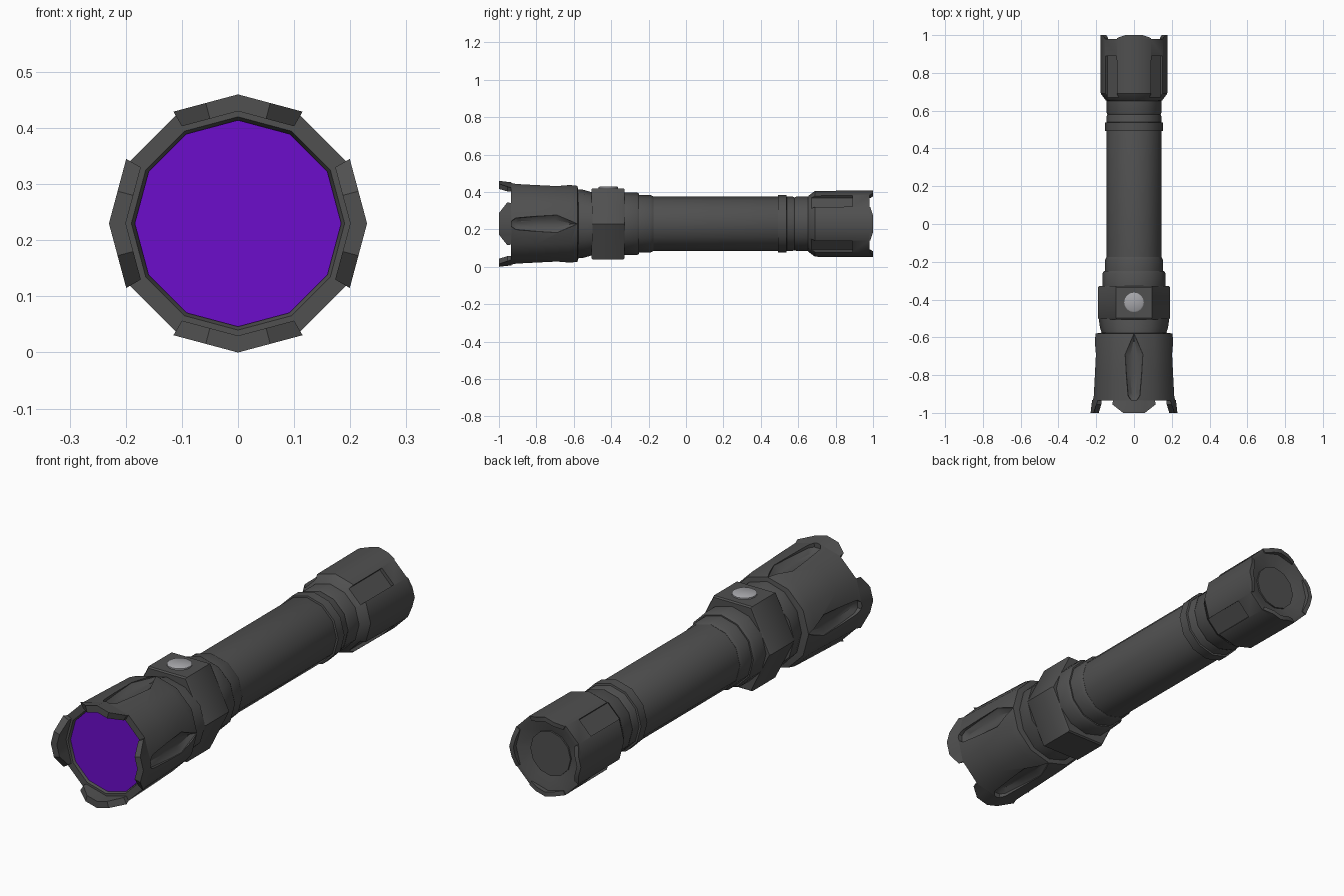
import bpy, bmesh
from math import radians, sin, cos, pi
from mathutils import Matrix, Vector

if "Cube" in bpy.data.objects:
    bpy.data.objects.remove(bpy.data.objects["Cube"])

AXIS_Z = 0.23


def material(name, color):
    m = bpy.data.materials.new(name)
    m.use_nodes = True
    m.diffuse_color = (*color, 1)
    m.node_tree.nodes["Principled BSDF"].inputs["Base Color"].default_value = (*color, 1)
    return m


GREY = material("dark grey metal", (0.08, 0.08, 0.08))
PURPLE = material("purple lens", (0.15, 0.004, 0.6))
SILVER = material("silver button", (0.38, 0.38, 0.4))


def finish(bm, name, mat, angle=35):
    bmesh.ops.recalc_face_normals(bm, faces=bm.faces)
    mesh = bpy.data.meshes.new(name)
    bm.to_mesh(mesh)
    bm.free()
    mesh.materials.append(mat)
    ob = bpy.data.objects.new(name, mesh)
    ob.location.z = AXIS_Z
    bpy.context.scene.collection.objects.link(ob)
    shade(mesh, angle)
    return ob


def shade(mesh, angle=35):
    for p in mesh.polygons:
        p.use_smooth = True
    mesh.set_sharp_from_angle(angle=radians(angle))


def skin(bm, loops, cyclic=False):
    """Join matching closed loops of points; cap the ends unless cyclic."""
    rings = [[bm.verts.new(p) for p in loop] for loop in loops]
    n = len(rings[0])
    for a, b in zip(rings, rings[1:]):
        for i in range(n):
            j = (i + 1) % n
            bm.faces.new((a[i], a[j], b[j], b[i]))
    bm.faces.new(rings[0])
    bm.faces.new(rings[-1])


def lathe(name, profile, mat=GREY, sides=12):
    """Turn (y, radius) or (y, x radius, z radius) stations around the y axis."""
    bm = bmesh.new()
    loops = []
    for y, rx, *rest in profile:
        rz = rest[0] if rest else rx
        loops.append([(rx * cos(2 * pi * k / sides), y, rz * sin(2 * pi * k / sides))
                      for k in range(sides)])
    skin(bm, loops)
    return finish(bm, name, mat)


def lobes(name, base, mid, tip, r_base, r_tip, r_in):
    """Four crown teeth standing on a rim."""
    bm = bmesh.new()
    for quarter in range(4):
        loops = []
        for step in range(-2, 3):
            a = radians(90 * quarter + 15 * step)
            flat = cos(radians(15)) if step % 2 else 1
            y = mid if abs(step) == 2 else tip
            section = ((r_base, base), (r_tip, y), (r_in, y), (r_in, base))
            loops.append([(r * flat * cos(a), d, r * flat * sin(a)) for r, d in section])
        skin(bm, loops)
    return finish(bm, name, GREY)


def carve(ob, bm):
    """Subtract the cutter mesh from a part and drop the cutter."""
    cutter = finish(bm, "cutter", GREY)
    cutter.hide_render = True
    mod = ob.modifiers.new("carve", "BOOLEAN")
    mod.operation = "DIFFERENCE"
    mod.solver = "EXACT"
    mod.object = cutter
    bpy.context.view_layer.update()
    deps = bpy.context.evaluated_depsgraph_get()
    mesh = bpy.data.meshes.new_from_object(ob.evaluated_get(deps))
    ob.modifiers.clear()
    ob.data = mesh
    bpy.data.objects.remove(cutter)
    shade(mesh)


# Head with four tapered grooves
head = lathe("head", [(-0.915, 0.183), (-0.935, 0.19), (-0.935, 0.222), (-0.8, 0.218),
                      (-0.62, 0.212), (-0.58, 0.203), (-0.575, 0.17)])
outline = [(0, -0.58), (0.047, -0.69), (0.04, -0.8), (0.03, -0.91), (0.015, -0.932),
           (-0.015, -0.932), (-0.03, -0.91), (-0.04, -0.8), (-0.047, -0.69)]
grooves = bmesh.new()
for quarter in range(4):
    turn = Matrix.Rotation(radians(90 * quarter), 3, "Y")
    loops = []
    for r, wide, long in ((0.184, 0.45, 0.85), (0.2, 1, 1), (0.26, 1.15, 1)):
        loops.append([turn @ Vector((x * wide, -0.76 + (y + 0.76) * long, r))
                      for x, y in outline])
    skin(grooves, loops)
carve(head, grooves)
lobes("head_crown", -0.935, -0.955, -1, 0.222, 0.23, 0.2)
lathe("lens", [(-0.925, 0.184), (-0.917, 0.184)], PURPLE)

# Neck and hexagonal switch collar
lathe("neck", [(-0.58, 0.17, 0.185), (-0.55, 0.18, 0.182), (-0.5, 0.187, 0.168)])
collar_z = 0.19 / sin(radians(60))
lathe("switch_collar", [(-0.505, 0.185, collar_z - 0.006), (-0.498, 0.19, collar_z),
                        (-0.335, 0.19, collar_z), (-0.328, 0.185, collar_z - 0.006)], sides=6)

# Round switch button on top of the collar
bm = bmesh.new()
skin(bm, [[(r * cos(2 * pi * k / 16), -0.415 + r * sin(2 * pi * k / 16), z)
           for k in range(16)] for r, z in ((0.052, 0.185), (0.052, 0.196), (0.046, 0.2))])
finish(bm, "switch_button", SILVER)

# Stepped rings and main tube
lathe("wide_ring", [(-0.33, 0.168), (-0.262, 0.168), (-0.25, 0.16), (-0.25, 0.14)])
lathe("narrow_ring", [(-0.26, 0.154), (-0.19, 0.154), (-0.175, 0.146)])
lathe("tube", [(-0.2, 0.145), (0.57, 0.145), (0.58, 0.141), (0.59, 0.145), (0.68, 0.145)])
lathe("rear_ring", [(0.49, 0.14), (0.493, 0.153), (0.537, 0.153), (0.54, 0.14)])

# Tail cap with recessed diagonal panels and a dished end
tail = lathe("tail_cap", [(0.65, 0.14), (0.655, 0.15), (0.69, 0.176), (0.98, 0.178),
                          (0.98, 0.158), (0.955, 0.105)])
panels = bmesh.new()
for quarter in range(4):
    turn = Matrix.Rotation(radians(45 + 90 * quarter), 3, "Y")
    loops = [[turn @ Vector((x, y, r)) for x, y in
              ((-w, 0.66), (w, 0.66), (w, 0.89), (-w, 0.89))]
             for r, w in ((0.156, 0.041), (0.2, 0.044))]
    skin(panels, loops)
carve(tail, panels)
lobes("tail_crown", 0.98, 0.985, 1, 0.178, 0.178, 0.158)
lathe("tail_disc", [(0.95, 0.1), (0.962, 0.1)])
